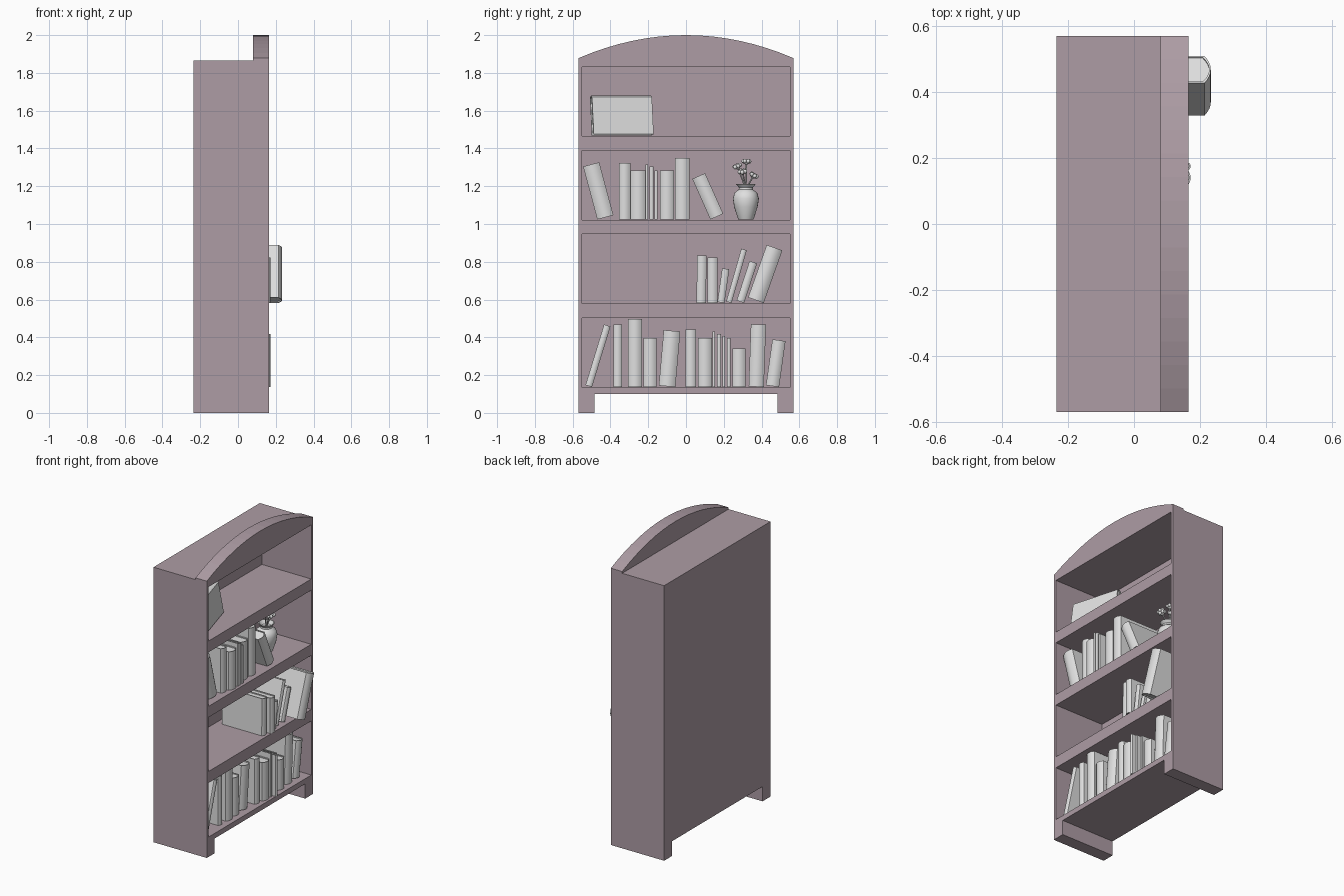
import bpy, bmesh, math, random
from mathutils import Matrix, Vector

if "Cube" in bpy.data.objects:
    bpy.data.objects.remove(bpy.data.objects["Cube"])

random.seed(4)


def material(name, rgb):
    m = bpy.data.materials.new(name)
    m.diffuse_color = (*rgb, 1)
    m.use_nodes = True
    m.node_tree.nodes["Principled BSDF"].inputs["Base Color"].default_value = m.diffuse_color
    return m


WOOD = material("mauve_wood", (0.42, 0.335, 0.375))
GREY = material("pale_grey", (0.74, 0.74, 0.74))


def finish(name, bm, mat, smooth=False):
    bmesh.ops.recalc_face_normals(bm, faces=bm.faces)
    me = bpy.data.meshes.new(name)
    bm.to_mesh(me)
    bm.free()
    me.materials.append(mat)
    ob = bpy.data.objects.new(name, me)
    bpy.context.collection.objects.link(ob)
    bpy.ops.object.select_all(action='DESELECT')
    ob.select_set(True)
    bpy.context.view_layer.objects.active = ob
    if smooth:
        bpy.ops.object.shade_smooth_by_angle(angle=math.radians(40))
    return ob


def prism(bm, pts, offset):
    """Extrude a closed 3D outline by an offset vector."""
    face = bm.faces.new([bm.verts.new(p) for p in pts])
    ext = bmesh.ops.extrude_face_region(bm, geom=[face], use_keep_orig=True)
    vs = [g for g in ext["geom"] if isinstance(g, bmesh.types.BMVert)]
    bmesh.ops.translate(bm, vec=offset, verts=vs)


# Bookcase: arched outline extruded through the depth, then cut
BACK, FRONT, HALF = -0.235, 0.165, 0.57
outline = [(BACK, -HALF, 0), (BACK, HALF, 0)]
for i in range(17):
    t = 1 - i / 8
    outline.append((BACK, HALF * t, 2 - 0.122 * t * t))
bm = bmesh.new()
prism(bm, outline, Vector((FRONT - BACK, 0, 0)))
bookcase = finish("bookcase", bm, WOOD)


def cut(x0, x1, hy, z0, z1):
    b = bmesh.new()
    prism(b, [(x0, -hy, z0), (x0, hy, z0), (x0, hy, z1), (x0, -hy, z1)],
          Vector((x1 - x0, 0, 0)))
    cutter = finish("cutter", b, WOOD)
    cutter.hide_render = True
    mod = bookcase.modifiers.new("cut", 'BOOLEAN')
    mod.operation, mod.solver, mod.object = 'DIFFERENCE', 'EXACT', cutter
    bpy.context.view_layer.objects.active = bookcase
    bpy.ops.object.modifier_apply(modifier="cut")
    bpy.data.objects.remove(cutter)


cut(-0.5, 0.08, 0.8, 1.866, 2.2)          # flat top behind the arch
cut(-0.5, 0.5, 0.485, -0.2, 0.10)         # gap between the feet
FLOORS = [0.135, 0.58, 1.022, 1.465]
for z in FLOORS:                          # shelf openings
    cut(-0.205, 0.5, 0.55, z, z + 0.367)


def book_mesh(w, h, d):
    """Upright book: spine at x=0 facing +x, width along y."""
    bm = bmesh.new()
    t = min(0.005, w * 0.2)
    b = w * 0.22

    def arc(hw, front, bulge, back):
        pts = [(back, -hw)]
        for i in range(9):
            s = -1 + i / 4
            pts.append((front - bulge * s * s, hw * s))
        return pts + [(back, hw)]

    outer = arc(w / 2, 0, b, -d)
    inner = arc(w / 2 - t, -t, b, -d)
    prism(bm, [(x, y, 0) for x, y in outer + inner[::-1]], Vector((0, 0, h)))
    pages = arc(w / 2 - t, -t, b, -d + 0.012)
    prism(bm, [(x, y, 0.007) for x, y in pages], Vector((0, 0, h - 0.014)))
    return bm


# Rows of books: (base centre y, width, height, lean in degrees, spine x)
N = None
rows = {
    "bottom": (FLOORS[0], [
        (-0.515, 0.036, 0.335, 17, N), (-0.362, 0.045, 0.33, 0, N),
        (-0.27, 0.072, 0.36, 0, N), (-0.19, 0.07, 0.26, 0, N),
        (-0.1, 0.088, 0.295, 5, N), (0.025, 0.056, 0.305, 0, N),
        (0.1, 0.075, 0.26, 0, N), (0.147, 0.013, 0.295, 0, N),
        (0.175, 0.02, 0.28, 0, 0.172), (0.2, 0.014, 0.27, 0, N),
        (0.226, 0.018, 0.26, 0, N), (0.28, 0.07, 0.205, 0, N),
        (0.372, 0.08, 0.33, 2, N), (0.458, 0.07, 0.245, 8, N)]),
    "lower": (FLOORS[1], [
        (0.08, 0.05, 0.25, 1, 0.15), (0.14, 0.052, 0.24, 0, 0.172),
        (0.185, 0.038, 0.18, 8, 0.15), (0.227, 0.03, 0.29, 16, 0.14),
        (0.288, 0.042, 0.22, 18, 0.145), (0.37, 0.088, 0.295, 19.5, 0.233)]),
    "middle": (FLOORS[2], [
        (-0.427, 0.088, 0.29, -15, N), (-0.325, 0.06, 0.3, 0, N),
        (-0.253, 0.08, 0.26, 0, N), (-0.207, 0.014, 0.29, 0, N),
        (-0.183, 0.022, 0.28, 0, N), (-0.158, 0.015, 0.26, 0, N),
        (-0.1, 0.075, 0.26, 0, N), (-0.02, 0.076, 0.325, 0, N),
        (0.163, 0.074, 0.235, -24, N)]),
}
for row, (floor, books) in rows.items():
    for i, (y, w, h, lean, sx) in enumerate(books):
        a = math.radians(lean)
        sx = sx if sx else random.uniform(0.125, 0.155)
        bm = book_mesh(w, h, 0.31)
        lift = w / 2 * abs(math.sin(a)) + 0.002
        bm.transform(Matrix.Translation((sx, y, floor + lift)) @ Matrix.Rotation(-a, 4, 'X'))
        finish(f"{row}_shelf_book_{i + 1}", bm, GREY, True)

# Large book leaning with its cover outward on the top shelf
bm = book_mesh(0.04, 0.33, 0.21)
turn = Matrix(((0, 1, 0), (0, 0, 1), (1, 0, 0))).to_4x4()   # spine up, length along y
bm.transform(Matrix.Translation((0.04, -0.335, FLOORS[3] + 0.007))
             @ Matrix.Rotation(math.radians(16), 4, 'Z')
             @ Matrix.Rotation(math.radians(-10), 4, 'Y')
             @ Matrix.Translation((0, -0.165, 0.21)) @ turn)
finish("top_shelf_book", bm, GREY, True)

# Vase: lathed profile
VX, VY = -0.01, 0.317
profile = [(0, 1.024), (0.04, 1.024), (0.046, 1.04), (0.062, 1.09), (0.069, 1.135),
           (0.06, 1.165), (0.038, 1.182), (0.037, 1.193), (0.052, 1.211),
           (0.046, 1.212), (0.03, 1.19), (0, 1.185)]
bm = bmesh.new()
pv = [bm.verts.new((VX + r, VY, z)) for r, z in profile]
edges = [bm.edges.new(p) for p in zip(pv, pv[1:])]
bmesh.ops.spin(bm, geom=pv + edges, cent=(VX, VY, 0), axis=(0, 0, 1),
               angle=math.tau, steps=24)
bmesh.ops.remove_doubles(bm, verts=bm.verts, dist=0.0005)
finish("vase", bm, GREY, True)

# Flowers: thin stems with round heads ringed by petals
heads = [(0.01, 0.272, 1.303), (-0.02, 0.32, 1.328), (0.025, 0.3, 1.275), (0, 0.357, 1.255)]
for i, head in enumerate(heads):
    tip, root = Vector(head), Vector((VX, VY, 1.185))
    axis = tip - root
    rot = axis.to_track_quat('Z', 'Y').to_matrix().to_4x4()
    bm = bmesh.new()
    bmesh.ops.create_cone(bm, cap_ends=True, segments=6, radius1=0.004, radius2=0.004,
                          depth=axis.length,
                          matrix=Matrix.Translation((tip + root) / 2) @ rot)
    bmesh.ops.create_icosphere(bm, subdivisions=2, radius=0.015,
                               matrix=Matrix.Translation(tip) @ rot)
    for k in range(5):
        m = (Matrix.Translation(tip) @ rot @ Matrix.Rotation(math.tau * k / 5, 4, 'Z')
             @ Matrix.Translation((0.015, 0, 0.004)) @ Matrix.Diagonal((1, 0.85, 1, 1)))
        bmesh.ops.create_icosphere(bm, subdivisions=2, radius=0.012, matrix=m)
    finish(f"flower_{i + 1}", bm, GREY, True)
